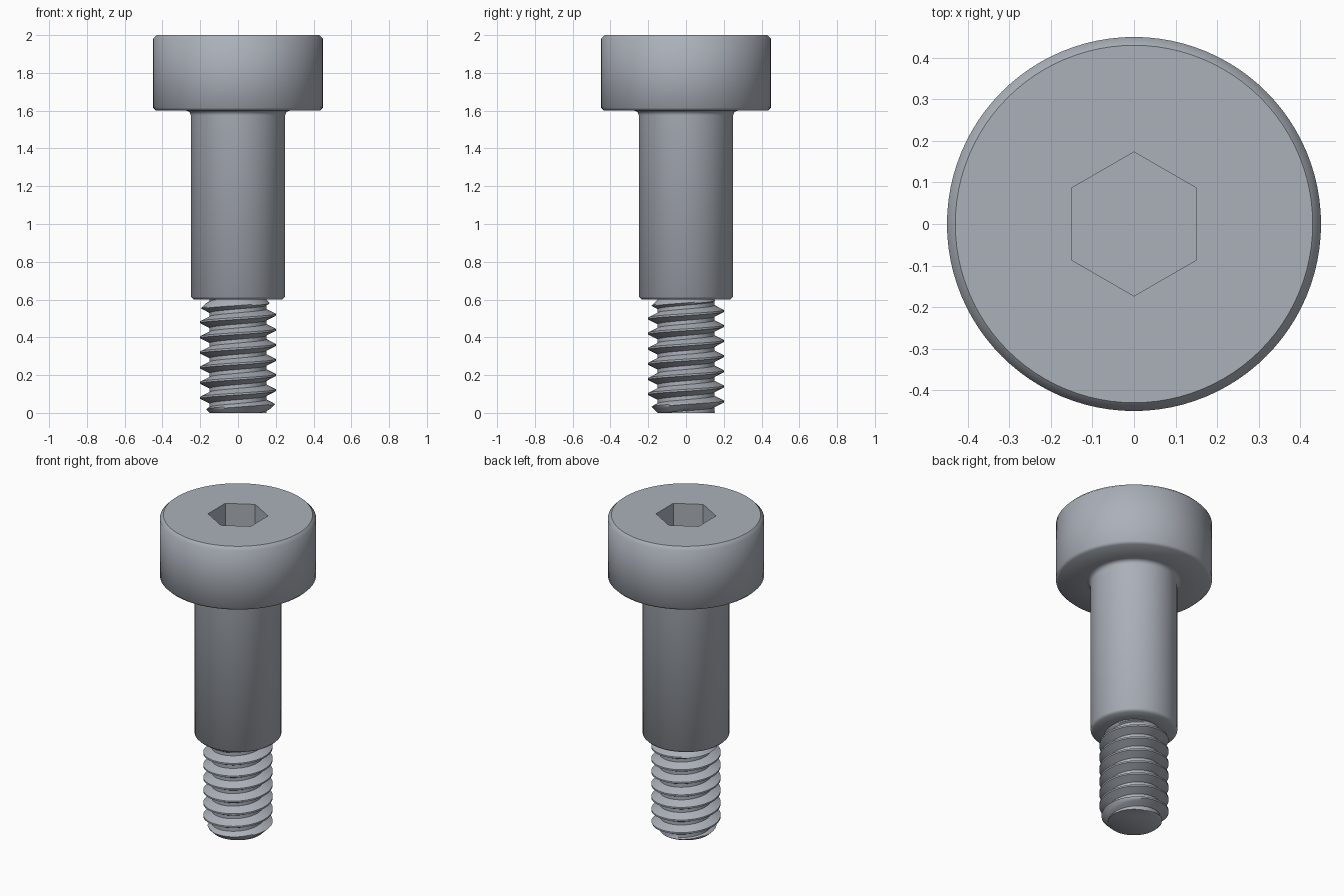
import bpy, bmesh
from math import sin, cos, pi, radians

if "Cube" in bpy.data.objects:
    bpy.data.objects.remove(bpy.data.objects["Cube"], do_unlink=True)

SEG = 96
PITCH, CREST, ROOT, THREAD_TOP = 0.08, 0.2, 0.15, 0.6

steel = bpy.data.materials.new("grey_steel")
steel.use_nodes = True
COLOUR = (0.41, 0.44, 0.49, 1)
steel.diffuse_color = COLOUR
steel.node_tree.nodes["Principled BSDF"].inputs["Base Color"].default_value = COLOUR


def skin(bm, rows):
    """Join neighbouring rows of vertices with quads."""
    for a, b in zip(rows, rows[1:]):
        for j in range(SEG):
            bm.faces.new((a[j], a[j + 1], b[j + 1], b[j]))


def ring(bm, radius_at, z_at):
    """One turn of vertices; the last one meets the start of the next turn."""
    row = []
    for j in range(SEG + 1):
        t = 2 * pi * j / SEG
        z = z_at(t)
        r = radius_at(t, z)
        row.append(bm.verts.new((r * cos(t), r * sin(t), z)))
    return row


def finish(bm, name):
    bmesh.ops.remove_doubles(bm, verts=bm.verts, dist=1e-5)
    bmesh.ops.dissolve_degenerate(bm, dist=1e-5, edges=bm.edges)
    bmesh.ops.recalc_face_normals(bm, faces=bm.faces)
    mesh = bpy.data.meshes.new(name)
    bm.to_mesh(mesh)
    bm.free()
    mesh.materials.append(steel)
    obj = bpy.data.objects.new(name, mesh)
    bpy.context.collection.objects.link(obj)
    bpy.ops.object.select_all(action="DESELECT")
    obj.select_set(True)
    bpy.context.view_layer.objects.active = obj
    bpy.ops.object.shade_smooth_by_angle(angle=radians(50))


def round_row(bm, r, z):
    return ring(bm, lambda t, _: r, lambda t: z)


def hex_row(bm, apothem, z):
    # Flats face +x and -x, corners point along y
    return ring(bm, lambda t, _: apothem / cos((t + pi / 6) % (pi / 3) - pi / 6),
                lambda t: z)


# Head and shoulder: turned profile with a fillet under the head
bm = bmesh.new()
profile = [(ROOT, 0.6), (0.235, 0.6), (0.25, 0.615), (0.25, 1.575)]
profile += [(0.275 - 0.025 * cos(a), 1.575 + 0.025 * sin(a))
            for a in (pi / 8, pi / 4, 3 * pi / 8, pi / 2)]
profile += [(0.435, 1.6), (0.45, 1.615), (0.45, 1.98), (0.43, 2.0)]
rows = [round_row(bm, r, z) for r, z in profile]
rim = set(rows[-1])
# Hexagonal socket
rows += [hex_row(bm, 0.15, 2.0), hex_row(bm, 0.15, 1.8)]
skin(bm, rows)
bm.faces.new(rows[-1][:SEG])
for edge in bm.edges:
    if set(edge.verts) <= rim:
        edge.smooth = False
finish(bm, "head_and_shoulder")

# Thread: right-handed helical profile, chamfered at both ends
bm = bmesh.new()
crest_half, flank = PITCH / 16, PITCH * 5 / 16
tooth = [(-crest_half - flank * (1 - k / 4), ROOT + (CREST - ROOT) * k / 4)
         for k in range(5)]
tooth += [(-s, r) for s, r in reversed(tooth)]
rows = []
for turn in range(-1, 9):
    for s, r in tooth:
        base = (turn + 0.5) * PITCH + s
        rows.append(ring(
            bm,
            lambda t, z: min(r, ROOT + z, ROOT + THREAD_TOP - z),
            lambda t: min(max(base + PITCH * t / (2 * pi), 0), THREAD_TOP)))
skin(bm, rows)
# Flat tip
tip = round_row(bm, ROOT, 0)
bm.faces.new(tip[:SEG])
finish(bm, "thread")
